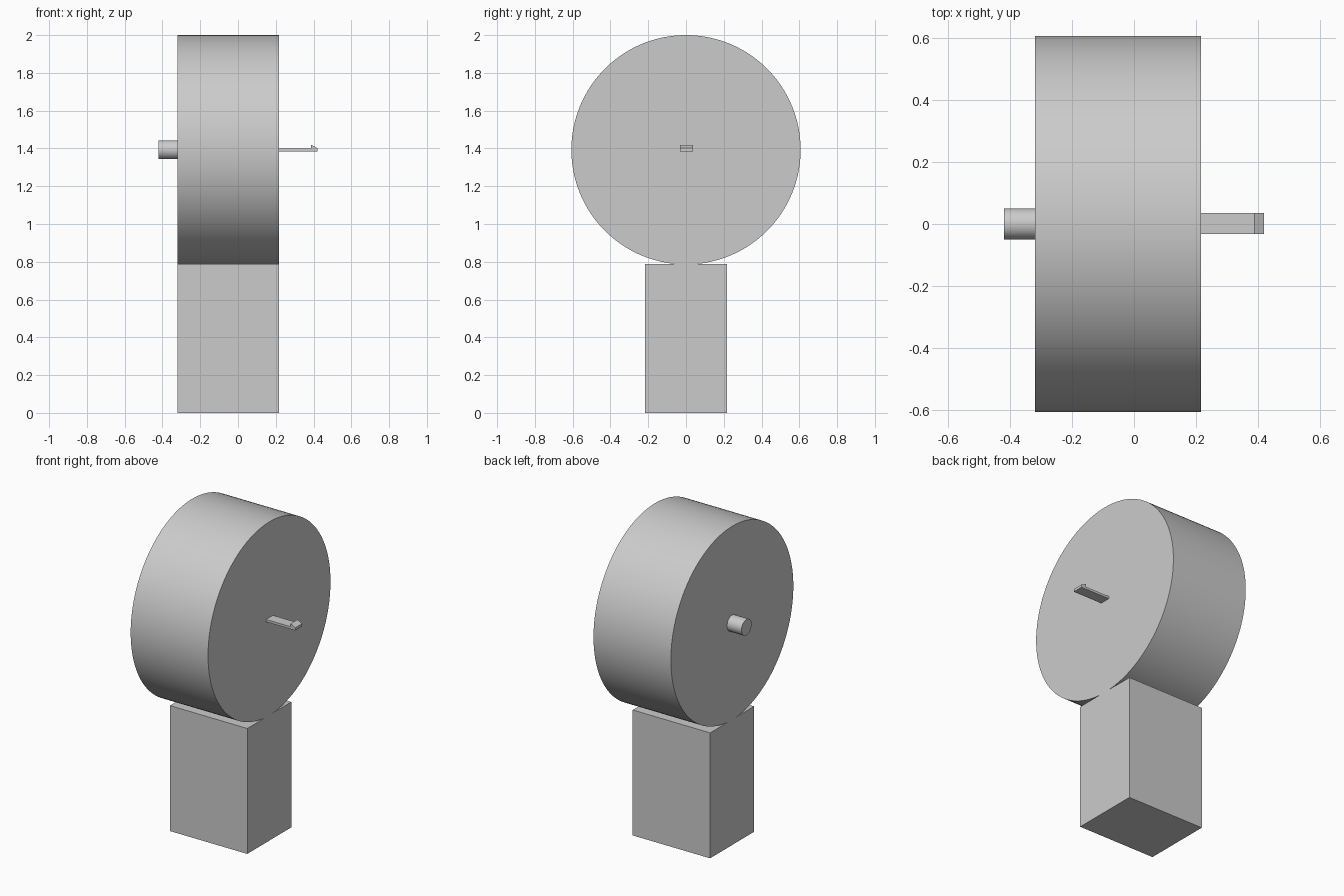
import bpy
import bmesh
import math
from mathutils import Matrix

default = bpy.data.objects.get("Cube")
if default:
    bpy.data.objects.remove(default, do_unlink=True)

GREY = (0.6, 0.6, 0.6, 1.0)
grey = bpy.data.materials.new("plain_grey")
grey.use_nodes = True
grey.diffuse_color = GREY
grey.node_tree.nodes["Principled BSDF"].inputs["Base Color"].default_value = GREY

BACK, FACE = -0.32, 0.217   # shared ends of drum and stand along x
AXIS_Z = 1.393              # height of the drum axis


def finish(name, bm, smooth=False):
    bmesh.ops.recalc_face_normals(bm, faces=bm.faces[:])
    mesh = bpy.data.meshes.new(name)
    bm.to_mesh(mesh)
    bm.free()
    mesh.materials.append(grey)
    obj = bpy.data.objects.new(name, mesh)
    bpy.context.collection.objects.link(obj)
    if smooth:
        bpy.ops.object.select_all(action="DESELECT")
        obj.select_set(True)
        bpy.context.view_layer.objects.active = obj
        bpy.ops.object.shade_smooth_by_angle(angle=math.radians(30))
    return obj


def x_cylinder(name, x0, x1, radius, sides):
    bm = bmesh.new()
    place = Matrix.Translation(((x0 + x1) / 2, 0, AXIS_Z)) @ Matrix.Rotation(math.pi / 2, 4, "Y")
    bmesh.ops.create_cone(bm, cap_ends=True, segments=sides, radius1=radius,
                          radius2=radius, depth=x1 - x0, matrix=place)
    return finish(name, bm, smooth=True)


def extrude_y(name, profile, y0, y1):
    # Side outline in x and z, pulled along y
    bm = bmesh.new()
    face = bm.faces.new([bm.verts.new((x, y0, z)) for x, z in profile])
    grown = bmesh.ops.extrude_face_region(bm, geom=[face])["geom"]
    moved = [v for v in grown if isinstance(v, bmesh.types.BMVert)]
    bmesh.ops.translate(bm, verts=moved, vec=(0, y1 - y0, 0))
    return finish(name, bm)


# Block stand under the drum
extrude_y("stand", [(BACK, 0), (FACE, 0), (FACE, 0.787), (BACK, 0.787)], -0.218, 0.218)

# Drum body and the round stub on its left-hand end
x_cylinder("drum", BACK, FACE, 0.607, 128)
x_cylinder("stub", -0.42, BACK, 0.05, 48)

# Thin latch tongue with a hooked barb at its tip
extrude_y("latch", [(FACE, 1.385), (0.42, 1.385), (0.42, 1.402),
                    (0.387, 1.419), (0.387, 1.4), (FACE, 1.4)], -0.032, 0.036)
